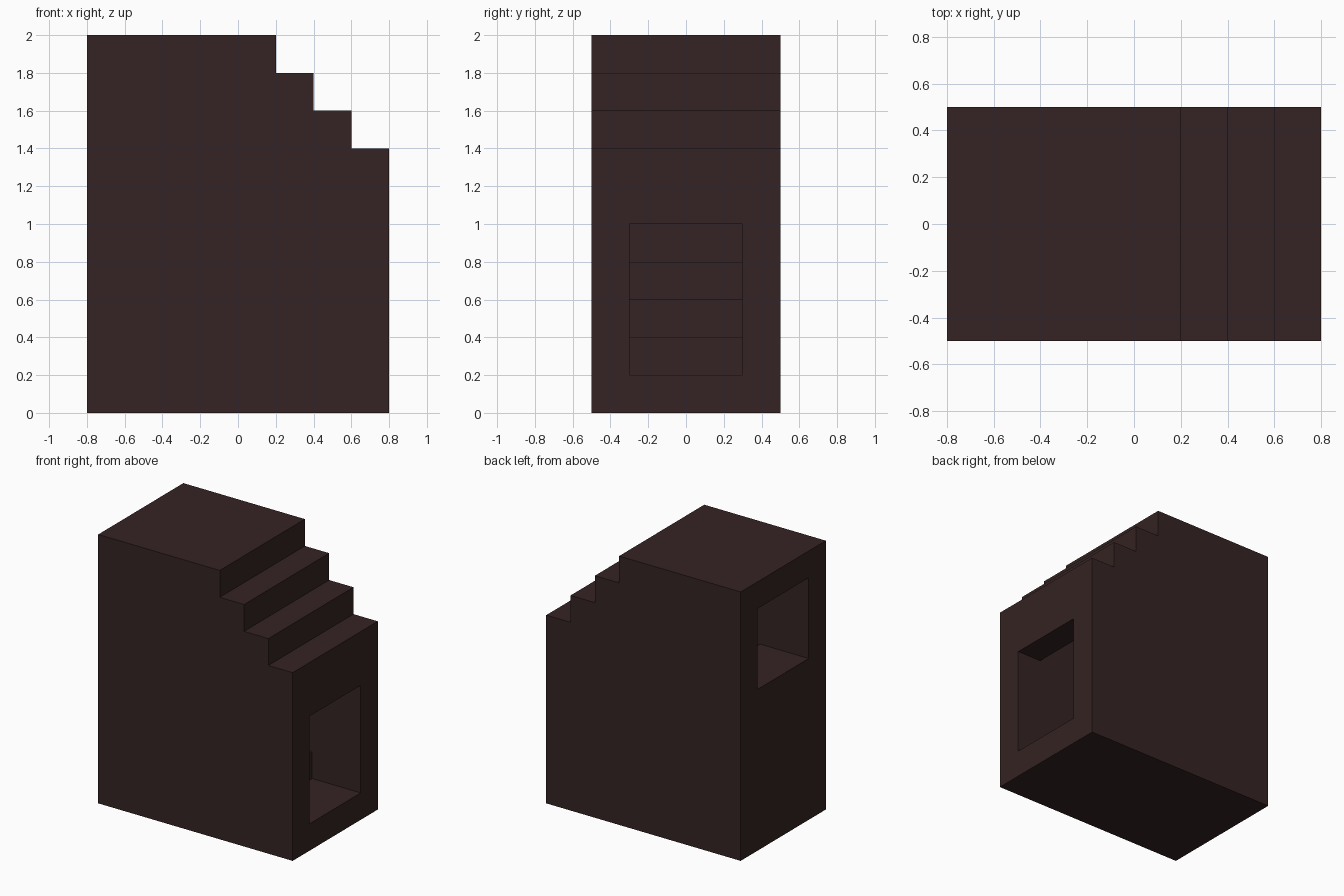
import bpy
import bmesh

STEP = 0.2

cube = bpy.data.objects.get("Cube")
if cube:
    bpy.data.objects.remove(cube, do_unlink=True)

brown = bpy.data.materials.new("dark_brown")
brown.use_nodes = True
color = (0.036, 0.017, 0.017, 1)
brown.diffuse_color = color
brown.node_tree.nodes["Principled BSDF"].inputs["Base Color"].default_value = color


def stairs(x, z, count):
    """Profile points climbing towards -x: riser, then tread."""
    points = []
    for i in range(count):
        points += [(x - i * STEP, z + i * STEP), (x - i * STEP, z + (i + 1) * STEP)]
    return points


def extrude_profile(name, profile, half_width):
    """Solid made from an x-z outline, extruded along y."""
    bm = bmesh.new()
    face = bm.faces.new([bm.verts.new((x, -half_width, z)) for x, z in profile])
    side = bmesh.ops.extrude_face_region(bm, geom=[face])["geom"]
    verts = [v for v in side if isinstance(v, bmesh.types.BMVert)]
    bmesh.ops.translate(bm, verts=verts, vec=(0, 2 * half_width, 0))
    bmesh.ops.recalc_face_normals(bm, faces=bm.faces)
    mesh = bpy.data.meshes.new(name)
    bm.to_mesh(mesh)
    bm.free()
    mesh.materials.append(brown)
    obj = bpy.data.objects.new(name, mesh)
    bpy.context.collection.objects.link(obj)
    return obj


# Block with steps down its +x end
outline = [(-0.8, 0), (0.8, 0), (0.8, 1.4)] + stairs(0.6, 1.4, 3) + [(-0.8, 2)]
block = extrude_profile("stepped_block", outline, 0.5)

# Passage with a stepped floor and stepped ceiling, running through both ends
floor = [(0.9, 0.2)] + stairs(0.4, 0.2, 5) + [(-0.9, 1.2)]
ceiling = [(0.9, 1.0)] + stairs(0.6, 1.0, 4) + [(-0.9, 1.8)]
passage = extrude_profile("passage_cutter", floor + ceiling[::-1], 0.3)
passage.hide_render = True

# Cut the passage and remove the cutter
cut = block.modifiers.new("passage", "BOOLEAN")
cut.operation = "DIFFERENCE"
cut.solver = "EXACT"
cut.object = passage
bpy.context.view_layer.objects.active = block
bpy.ops.object.modifier_apply(modifier=cut.name)
bpy.data.objects.remove(passage, do_unlink=True)
